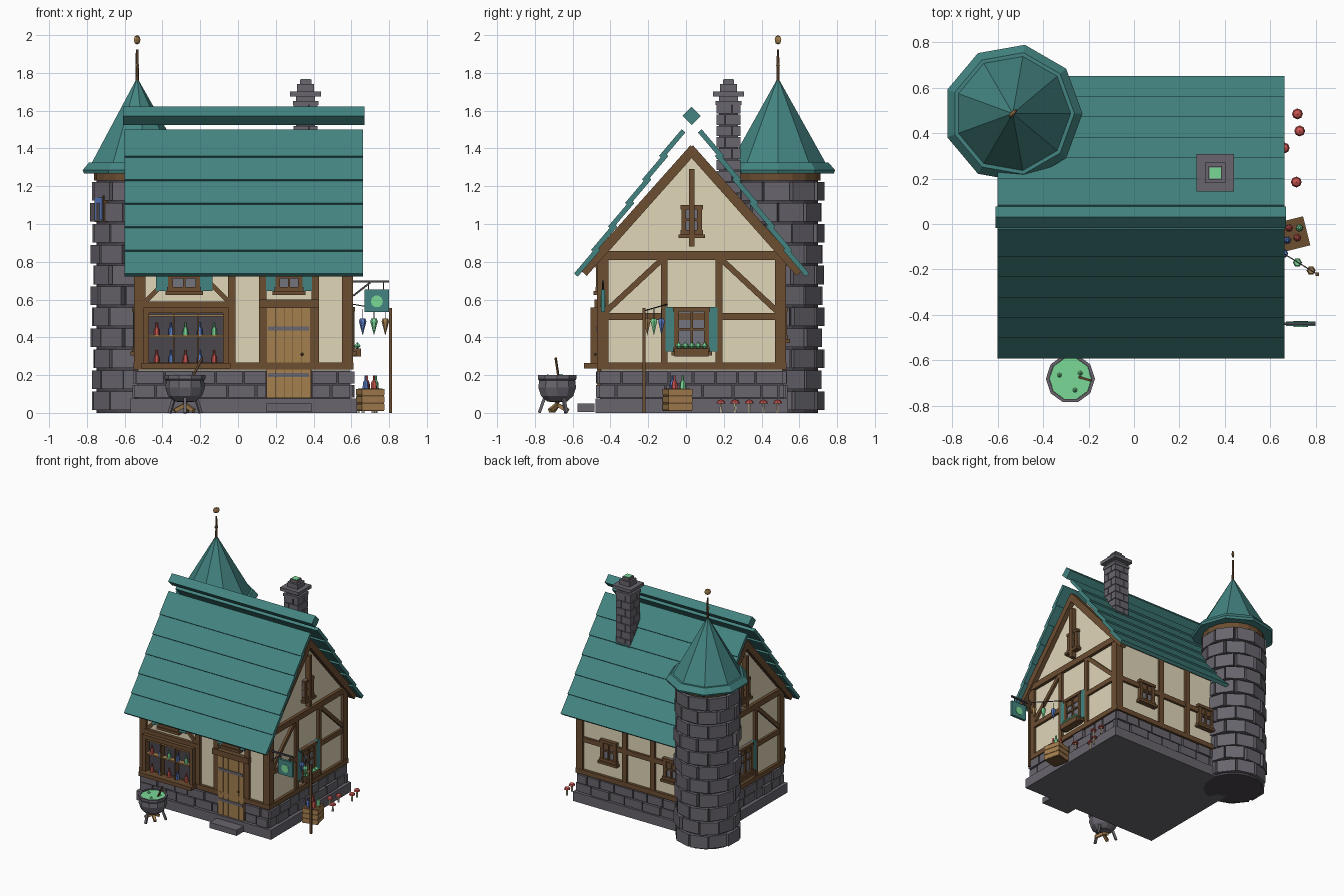
import bpy, bmesh, random
from math import cos, sin, pi, radians
from mathutils import Matrix, Vector

if "Cube" in bpy.data.objects:
    bpy.data.objects.remove(bpy.data.objects["Cube"])
random.seed(4)
T, I = Matrix.Translation, Matrix()


def rot(deg, axis="Z"):
    return Matrix.Rotation(radians(deg), 4, axis)


def material(name, code):
    rgb = [int(code[i:i + 2], 16) / 255 for i in (0, 2, 4)]
    col = [((c + .055) / 1.055) ** 2.4 for c in rgb] + [1]
    m = bpy.data.materials.new(name)
    m.use_nodes = True
    m.diffuse_color = col
    m.node_tree.nodes["Principled BSDF"].inputs["Base Color"].default_value = col
    return m


MATS = {n: material(n, c) for n, c in dict(
    teal="438481", cream="E1D6B9", timber="6B4D31", tan="A47F4F", stone="68656D",
    mortar="4A464D", red="CC5650", green="7AD896", blue="587AC2", glass="74747E").items()}
parts = {}


def mesh(name, mat):
    return parts.setdefault((name, mat), bmesh.new())


def box(name, mat, centre, size, M=I, R=I):
    bmesh.ops.create_cube(mesh(name, mat), size=1,
                          matrix=M @ T(centre) @ R @ Matrix.Diagonal((*size, 1)))


def span(name, mat, W, u0, u1, z0, z1, out=.02, back=.02):
    # box given by its extent on a wall
    box(name, mat, ((u0 + u1) / 2, (back - out) / 2, (z0 + z1) / 2),
        (u1 - u0, out + back, z1 - z0), W)


def beam(name, mat, p, q, w=.03, d=.04, M=I):
    p, q = Vector(p), Vector(q)
    box(name, mat, (p + q) / 2, ((q - p).length, d, w), M,
        (q - p).to_track_quat("X", "Z").to_matrix().to_4x4())


def lathe(name, mat, profile, segs, M=I):
    bm = mesh(name, mat)
    rings = [[bm.verts.new(M @ Vector((r * cos(2 * pi * k / segs), r * sin(2 * pi * k / segs), z)))
              for k in range(segs)] for r, z in profile]
    for a, b in zip(rings, rings[1:]):
        for k in range(segs):
            n = (k + 1) % segs
            bm.faces.new((a[k], a[n], b[n], b[k]))
    bmesh.ops.remove_doubles(bm, verts=sum(rings, []), dist=1e-6)


def bottle(name, mat, M, s=1):
    lathe(name + "_" + mat, mat, [(0, 0), (.014 * s, 0), (.012 * s, .028 * s), (.005 * s, .04 * s),
                                  (.005 * s, .06 * s), (0, .06 * s)], 6, M)


def window(name, W, u, w, z0, z1, shutter=0):
    a, b = u - w / 2, u + w / 2
    span(name + "_pane", "glass", W, a, b, z0, z1, .012)
    for x0, x1 in ((a, a + .026), (b - .026, b), (u - .006, u + .006)):
        span(name + "_frame", "timber", W, x0, x1, z0, z1, .026)
    span(name + "_frame", "timber", W, a, b, (z0 + z1) / 2 - .006, (z0 + z1) / 2 + .006, .024)
    for z in (z0, z1 - .022):
        span(name + "_frame", "timber", W, a - .005, b + .005, z, z + .022, .03)
    span(name + "_sill", "timber", W, a - .015, b + .015, z0 - .02, z0, .04)
    if shutter:
        span(name + "_shutters", "teal", W, a - shutter, a, z0, z1, .022)
        span(name + "_shutters", "teal", W, b, b + shutter, z0, z1, .022)


# Wall frames: local x runs along the wall, local -y points outward
MID = T((.03, .03, 0))
FRONT, BACK = MID @ T((0, -.48, 0)), MID @ rot(180) @ T((0, -.48, 0))
RIGHT, LEFT = MID @ rot(90) @ T((0, -.56, 0)), MID @ rot(-90) @ T((0, -.56, 0))
WALLS = ((FRONT, .56), (BACK, .56), (RIGHT, .48), (LEFT, .48))

# Plaster body with gables
bm = mesh("plaster_walls", "cream")
outline = [(-.48, .2), (.48, .2), (.48, .83), (0, 1.39), (-.48, .83)]
face = bm.faces.new([bm.verts.new(MID @ Vector((-.56, y, z))) for y, z in outline])
new = bmesh.ops.extrude_face_region(bm, geom=[face])["geom"]
bmesh.ops.translate(bm, verts=[v for v in new if isinstance(v, bmesh.types.BMVert)], vec=(1.12, 0, 0))

# Foundation slab, mortar core and stone courses (split around the door)
box("foundation_slab", "stone", (.03, .03, .038), (1.2, 1.02, .076))
box("foundation_core", "mortar", (.03, .03, .15), (1.13, .97, .15))
for W, h in WALLS:
    runs = ((-.575, .122), (.358, .575)) if W is FRONT else ((-h - .015, h + .015),)
    for start, end in runs * 2:
        row = 0 if (start, end, "low") in parts else 1
    for row in range(2):
        for u, end in runs:
            while u < end - .02:
                w = min(random.uniform(.09, .17), end - u)
                span("foundation_stones", "stone", W, u + .005, u + w - .005,
                     .082 + .073 * row, .147 + .073 * row, random.uniform(.015, .028))
                u += w
box("door_step", "stone", (.27, -.53, .026), (.24, .09, .045))

# Timber frame shared by all walls
for W, h in WALLS:
    span("sill_beams", "timber", W, -h - .02, h + .02, .23, .268, .022)
    span("top_plates", "timber", W, -h - .02, h + .02, .81, .858, .024)
    for s in (-1, 1):
        span("corner_posts", "timber", W, s * (h - .01) - .03, s * (h - .01) + .03, .23, .83)

# Gable sides
for W in (RIGHT, LEFT):
    span("gable_middle_beams", "timber", W, -.48, .48, .492, .53, .018)
    for s in (-1, 1):
        span("gable_studs", "timber", W, s * .145 - .018, s * .145 + .018, .25, .82)
        beam("gable_braces", "timber", (s * .45, 0, .54), (s * .16, 0, .81), .03, .035, W)
        beam("gable_rafters", "timber", (-s * .012, -.012, 1.4), (s * .574, -.012, .742), .05, .05, W)
    window("gable_window", W, 0, .11, .945, 1.1)
    span("gable_king_post", "timber", W, -.015, .015, .88, 1.29, .04)
    window("side_window", W, 0, .185, .325, .56, .045)
span("flower_box", "timber", RIGHT, -.09, .09, .298, .34, .06)
for k in range(5):
    lathe("flowers", "green", [(0, -.02), (.02, 0), (0, .022)], 6, RIGHT @ T((.034 * k - .068, -.042, .354)))

# Front side framing, door and upper windows
for u in (-.062, .102, .378):
    span("front_studs", "timber", FRONT, u - .02, u + .02, .23, .82)
span("door_lintel", "timber", FRONT, .08, .4, .555, .6, .035)
span("shop_lintel", "timber", FRONT, -.54, -.06, .555, .59, .025)
beam("front_braces", "timber", (-.52, 0, .59), (-.38, 0, .73), .025, .035, FRONT)
beam("front_braces", "timber", (-.08, 0, .59), (-.22, 0, .73), .025, .035, FRONT)
window("upper_front_window", FRONT, -.315, .17, .645, .79, .065)
window("upper_front_window", FRONT, .24, .145, .645, .79, .048)
for k in range(5):
    span("door_planks", "tan", FRONT, .124 + .046 * k, .167 + .046 * k, .08, .555, .022)
span("door_backing", "timber", FRONT, .122, .358, .08, .555, .015)
for z in (.19, .435):
    span("door_straps", "stone", FRONT, .13, .345, z, z + .022, .027)
lathe("door_knob", "timber", [(0, -.01), (.01, 0), (0, .01)], 6, FRONT @ T((.31, -.03, .31)))

# Shop window with shelves of bottles
span("shop_recess", "mortar", FRONT, -.52, -.1, .26, .55, .006)
for a, b in ((-.53, -.5), (-.11, -.08)):
    span("shop_frame", "timber", FRONT, a, b, .25, .555, .055)
span("shop_frame", "timber", FRONT, -.53, -.08, .528, .558, .055)
span("shop_sill", "timber", FRONT, -.54, -.07, .235, .265, .09)
for z in (.402, .51):
    span("shop_shelves", "tan", FRONT, -.5, -.11, z, z + .01, .045)
for u in (-.37, -.24):
    span("shop_bars", "timber", FRONT, u - .004, u + .004, .26, .53, .05)
for z, row in ((.266, ("red", "blue", "red", "blue", "red")), (.412, ("red", "blue", "green", "blue", "green"))):
    for k, c in enumerate(row):
        bottle("shop_bottles", c, FRONT @ T((-.46 + .076 * k, -.03, z)), 1.1)

# Back side framing
span("back_middle_beam", "timber", BACK, -.55, .55, .492, .53, .018)
for u in (-.15, .1, .4):
    span("back_studs", "timber", BACK, u - .02, u + .02, .23, .82)
window("back_window", BACK, -.29, .14, .39, .56)
window("back_window", BACK, .27, .14, .39, .56)

# Overlapping roof courses and ridge cap
for side in (0, 180):
    for k in range(6):
        box("roof_courses", "teal", (0, -.553 + .09 * k, .8 + .1245 * k), (1.264, .185, .026),
            MID @ rot(side), rot(49.7, "X"))
box("ridge_cap", "teal", (.03, .03, 1.573), (1.28, .068, .068), I, rot(45, "X"))

# Chimney
CH = T((.358, .225, 0))
box("chimney_core", "mortar", (0, 0, 1.37), (.1, .1, .54), CH)
for k in range(9):
    for side in range(4):
        s = -1 if k % 2 else 1
        F = CH @ rot(90 * side)
        for a, b in ((-.062, .018 * s - .003), (.018 * s + .003, .062)):
            span("chimney_stones", "stone", F @ T((0, -.05, 0)), a, b, 1.105 + .06 * k, 1.16 + .06 * k, .013)
for w, z0, z1 in ((.135, 1.63, 1.652), (.1, 1.65, 1.678), (.165, 1.676, 1.702), (.09, 1.7, 1.742), (.06, 1.74, 1.764)):
    box("chimney_cap", "stone", (0, 0, (z0 + z1) / 2), (w, w, z1 - z0), CH)
box("chimney_glow", "green", (0, 0, 1.764), (.05, .05, .006), CH)

# Round tower of staggered stones
TW = T((-.534, .487, 0))
lathe("tower_core", "mortar", [(0, 0), (.215, 0), (.215, 1.25), (0, 1.25)], 18, TW)
for row in range(11):
    for k in range(10):
        F = TW @ rot(36 * (k + row % 2 / 2) + random.uniform(-2, 2))
        box("tower_stones", "stone", (random.uniform(.205, .217), 0, .064 + .111 * row), (.045, .136, .098), F)
lathe("tower_collar", "timber", [(0, 1.23), (.228, 1.23), (.228, 1.275), (0, 1.275)], 18, TW)
lathe("tower_roof", "teal", [(0, 1.275), (.3, 1.268), (.307, 1.285), (.272, 1.325), (.255, 1.325), (0, 1.775)], 9, TW)
lathe("spire_rod", "timber", [(0, 1.74), (.01, 1.74), (.007, 1.925), (0, 1.925)], 6, TW)
for r, z in ((.014, 1.84), (.025, 1.975)):
    lathe("spire_discs", "tan", [(0, -r), (r * .75, -r * .7), (r, 0), (r * .75, r * .7), (0, r)], 8,
          TW @ T((0, 0, z)) @ rot(45) @ Matrix.Diagonal((1, .4, 1, 1)))
SLIT = TW @ rot(-58) @ T((0, -.23, 0))
for u, w in ((-.045, .01), (.035, .01)):
    span("tower_window_frame", "timber", SLIT, u, u + w, 1.01, 1.15, .008)
span("tower_window_pane", "blue", SLIT, -.035, .035, 1.02, 1.14, .01)

# Hanging sign
beam("sign_bracket", "mortar", (.6, -.44, .695), (.8, -.44, .695), .012, .012)
beam("sign_bracket", "mortar", (.61, -.44, .62), (.7, -.44, .69), .01, .01)
for x in (.69, .77):
    beam("sign_chains", "mortar", (x, -.44, .65), (x, -.44, .695), .006, .006)
box("sign_board", "teal", (.735, -.44, .594), (.13, .02, .12))
lathe("sign_emblem", "green", [(0, -.013), (.032, -.013), (.032, .013), (0, .013)], 10, T((.735, -.44, .59)) @ rot(90, "X"))

# Pole and garland of hanging flasks
beam("garland_pole", "timber", (.808, -.222, 0), (.808, -.222, .555), .016, .016)
beam("garland_string", "mortar", (.61, -.1, .575), (.808, -.222, .54), .005, .005)
for x, y, c in ((.66, -.13, "blue"), (.72, -.17, "green"), (.78, -.205, "tan")):
    beam("garland_cords", "mortar", (x, y, .5), (x, y, .55), .004, .004)
    lathe("garland_flasks_" + c, c, [(0, .41), (.02, .485), (.014, .5), (0, .5)], 6, T((x, y, 0)))

# Crate of bottles
CR = T((.7, -.045, 0)) @ rot(14)
box("crate_body", "timber", (0, 0, .068), (.12, .127, .118), CR)
for z in (.03, .07, .11):
    box("crate_slats", "tan", (0, 0, z), (.125, .132, .032), CR)
box("crate_inside", "timber", (0, 0, .125), (.105, .112, .006), CR)
for x, y, c in ((-.03, -.02, "blue"), (-.01, .03, "red"), (.015, -.02, "red"), (.035, .02, "green")):
    bottle("crate_bottles", c, CR @ T((x, y, .127)), 1.2)

# Mushrooms
for x, y in ((.715, .185), (.635, .26), (.662, .335), (.73, .41), (.72, .485)):
    lathe("mushroom_stems", "cream", [(0, 0), (.009, 0), (.006, .055), (0, .055)], 6, T((x, y, 0)))
    lathe("mushroom_caps", "red", [(0, .05), (.024, .05), (.018, .064), (0, .072)], 8, T((x, y, 0)))

# Cauldron over a small wood pile
CA = T((-.28, -.682, 0))
lathe("cauldron_pot", "stone", [(0, .055), (.055, .06), (.09, .09), (.105, .135), (.1, .172), (.108, .18),
                                (.108, .2), (.094, .2), (.094, .185), (0, .185)], 10, CA)
lathe("cauldron_brew", "green", [(0, .186), (.093, .186), (.093, .193), (0, .193)], 10, CA)
for k in range(3):
    F = CA @ rot(120 * k + 30)
    beam("cauldron_legs", "stone", (.065, 0, .085), (.095, 0, 0), .016, .016, F)
    beam("fire_logs", "tan", (.06, 0, .012), (-.005, 0, .045), .02, .02, F @ rot(50))
    lathe("brew_bubbles", "green", [(0, -.012), (.011, 0), (0, .012)], 6, F @ T((.05, .01 * k, .195)))
beam("stirring_spoon", "timber", (.04, .007, .19), (.09, -.008, .29), .01, .01, CA)

# Turn every collected part into an object
for (name, mat), bm in parts.items():
    bmesh.ops.recalc_face_normals(bm, faces=bm.faces)
    me = bpy.data.meshes.new(name)
    bm.to_mesh(me)
    bm.free()
    me.materials.append(MATS[mat])
    bpy.context.collection.objects.link(bpy.data.objects.new(name, me))
